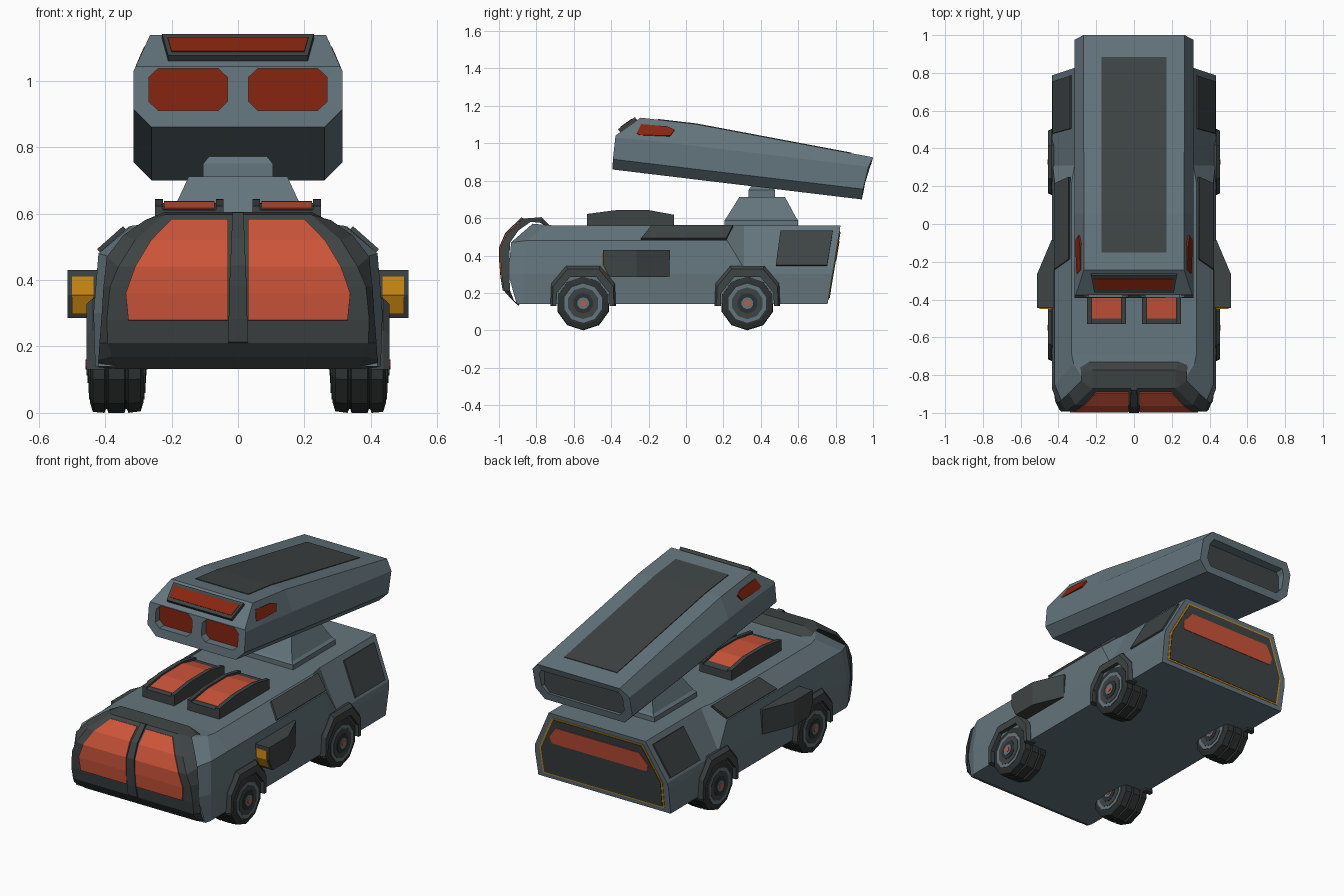
import bpy, bmesh, math
from mathutils import Vector
from mathutils.geometry import normal

if "Cube" in bpy.data.objects:
    bpy.data.objects.remove(bpy.data.objects["Cube"])


def material(name, r, g, b):
    m = bpy.data.materials.new(name)
    m.diffuse_color = (r, g, b, 1)
    m.use_nodes = True
    m.node_tree.nodes["Principled BSDF"].inputs["Base Color"].default_value = m.diffuse_color
    return m


BODY = material("blue_grey_armour", 0.127, 0.178, 0.205)
DARK = material("dark_grey_trim", 0.048, 0.057, 0.057)
TYRE = material("black_rubber", 0.027, 0.031, 0.031)
GLASS = material("red_glass", 0.61, 0.09, 0.042)
DEEP = material("deep_red", 0.24, 0.018, 0.005)
AMBER = material("amber", 0.65, 0.27, 0.006)


def loft(name, rings, mat):
    """Closed skin through equal-length point rings, capped at both ends."""
    bm = bmesh.new()
    vs = [[bm.verts.new(p) for p in r] for r in rings]
    n = len(vs[0])
    for a, b in zip(vs, vs[1:]):
        for i in range(n):
            j = (i + 1) % n
            bm.faces.new((a[i], a[j], b[j], b[i]))
    bm.faces.new(vs[0])
    bm.faces.new(vs[-1])
    bmesh.ops.recalc_face_normals(bm, faces=bm.faces)
    me = bpy.data.meshes.new(name)
    bm.to_mesh(me)
    bm.free()
    me.materials.append(mat)
    ob = bpy.data.objects.new(name, me)
    bpy.context.collection.objects.link(ob)
    return ob


def mirrored(half):
    """Half section (bottom to top, x > 0) to a full ring."""
    return list(half) + [(-x, y, z) for x, y, z in reversed(half)]


def prism(name, pts, axis, a, b, mat):
    put = {'x': lambda p, t: (t, p[0], p[1]), 'y': lambda p, t: (p[0], t, p[1]),
           'z': lambda p, t: (p[0], p[1], t)}[axis]
    return loft(name, [[put(p, t) for p in pts] for t in (a, b)], mat)


def plate(name, pts, out, t, mat):
    """Thin panel on a polygon, raised by t towards the direction out."""
    pts = [Vector(p) for p in pts]
    n = normal(pts[:3])
    if n.dot(Vector(out)) < 0:
        n = -n
    return loft(name, [[p - n * 0.003 for p in pts], [p + n * t for p in pts]], mat)


def sym(half):
    """Half outline (x, z) to a full symmetric outline."""
    return list(half) + [(-x, z) for x, z in reversed(half)]


def cut(ob, cutter):
    cutter.hide_render = True
    m = ob.modifiers.new("cut", 'BOOLEAN')
    m.operation, m.object, m.solver = 'DIFFERENCE', cutter, 'EXACT'
    bpy.context.view_layer.objects.active = ob
    bpy.ops.object.modifier_apply(modifier="cut")
    bpy.data.objects.remove(cutter)


def rear(x, z):
    return (x, 0.757 + (z - 0.14) * 0.164, z)


# hull
hull = [[(.42, -.905, .14), (.405, -.95, .3), (.385, -.935, .47), (.27, -.82, .57)],
        [(.43, -.87, .14), (.435, -.87, .3), (.42, -.85, .48), (.32, -.74, .563)]]
for y, sx, sz, rx in ((-.69, .42, .48, .33), (.22, .42, .48, .33), (.31, .43, .33, .315)):
    hull.append([(.43, y, .14), (.435, y, .3), (sx, y, sz), (rx, y, .56)])
hull.append([rear(.43, .14), rear(.435, .3), rear(.43, .33), rear(.315, .56)])
loft("hull", [mirrored(r) for r in hull], BODY)

# nose frame: rows of face width, y, z and outer width, y, z
rows = [(.36, -.905, .132, .42, -.89, .137), (.38, -.945, .17, .42, -.92, .16),
        (.392, -.98, .21, .417, -.94, .21), (.395, -.992, .28, .41, -.945, .3),
        (.385, -1.0, .38, .405, -.945, .38), (.36, -1.0, .44, .395, -.94, .47),
        (.31, -.965, .52, .345, -.895, .535), (.22, -.88, .597, .28, -.83, .58),
        (.22, -.78, .605, .28, -.78, .575), (.24, -.735, .56, .29, -.74, .555)]
loft("nose_frame", [[(-W, Y, Z), (-w, y + .008, z), (w, y + .008, z), (W, Y, Z)]
                    for w, y, z, W, Y, Z in rows], DARK)
glass = [(.33, -.992, .28), (.338, -1.0, .36), (.31, -1.0, .44), (.262, -.965, .52), (.2, -.898, .583)]
for s in (1, -1):
    loft("windscreen", [[(s * .03, y + .002, z), (s * w, y + .002, z), (s * w, y + .03, z - .01),
                         (s * .03, y + .03, z - .01)] for w, y, z in glass], GLASS)
loft("windscreen_pillar", [[(-w, y, z + .003), (w, y, z + .003), (w, y + .03, z - .01), (-w, y + .03, z - .01)]
                           for w, y, z in ((.03, -.98, .21), (.028, -.992, .28), (.026, -1.0, .38),
                                           (.023, -1.0, .44), (.02, -.965, .52), (.016, -.88, .6))], DARK)

# wheels and arches
N = 10
tyre = [(.285, .115), (.293, .14), (.33, .145), (.334, .134), (.338, .134), (.342, .145), (.39, .145),
        (.394, .134), (.398, .134), (.402, .145), (.437, .142), (.445, .115)]
hubs = [("wheel_rim", .281, .448, .105, BODY), ("wheel_disc", .279, .45, .085, DARK),
        ("hub_ring", .277, .453, .055, TYRE), ("hub", .275, .456, .032, BODY),
        ("hub_cap", .273, .459, .015, GLASS)]
outer = [(.175, .13), (.17, .25), (.09, .345), (-.09, .345), (-.17, .25), (-.175, .13)]
inner = [(.142, .13), (.14, .2), (.07, .285), (-.07, .285), (-.14, .2), (-.142, .13)]
for s in (1, -1):
    for cy in (-.55, .328):
        def ring(x, r):
            return [(s * x, cy + r * math.sin(2 * math.pi * i / N), .145 + r * math.cos(2 * math.pi * i / N))
                    for i in range(N)]
        loft("tyre", [ring(x, r) for x, r in tyre], TYRE)
        for name, a, b, r, m in hubs:
            loft(name, [ring(a, r), ring(b, r)], m)
        arch = []
        for (oy, oz), (iy, iz) in zip(outer, inner):
            my, mz = oy * .7 + iy * .3, oz * .7 + iz * .3
            arch.append([(s * .4, cy + oy, oz), (s * .437, cy + oy, oz), (s * .456, cy + my, mz),
                         (s * .456, cy + iy, iz), (s * .4, cy + iy, iz)])
        loft("wheel_arch", arch, DARK)

    # side pods with lamps
    loft("side_pod", [[(s * .4, f, z), (s * .513, f, z), (s * .513, -.265, z), (s * .437, -.085, z),
                       (s * .4, -.085, z)] for z, f in ((.285, -.41), (.355, -.445), (.43, -.445))], DARK)
    plate("lamp_upper", [(s * x, -.445, z) for x, z in ((.435, .355), (.5, .355), (.5, .41), (.435, .41))],
          (0, -1, 0), .004, AMBER)
    plate("lamp_lower", [(s * .435, -.445, .355), (s * .5, -.445, .355), (s * .5, -.418, .3),
                         (s * .435, -.418, .3)], (0, -1, -.5), .004, AMBER)

    # side windows
    plate("shoulder_window", [(s * .416, -.24, .484), (s * .416, .215, .484), (s * .338, .25, .553),
                              (s * .338, -.185, .553)], (s, 0, 1), .012, DARK)
    plate("rear_side_window", [(s * .4225, .48, .345), (s * .4225, .755, .345), (s * .33, .785, .53),
                               (s * .33, .505, .53)], (s, 0, .5), .009, DARK)

    # roof hatches
    top = [(-.53, .622), (-.38, .642), (-.2, .643), (-.065, .618)]

    def hatch(name, a, b, d, y0, y1, m):
        pts = [(max(y0, min(y1, y)), z + d) for y, z in top]
        prism(name, [(y0, .55)] + pts + [(y1, .55)], 'x', s * a, s * b, m)
    hatch("hatch_rail", .043, .066, 0, -.53, -.065, DARK)
    hatch("hatch_rail", .225, .25, 0, -.53, -.065, DARK)
    hatch("hatch_base", .06, .23, -.012, -.53, -.065, DARK)
    hatch("hatch_glass", .07, .222, -.006, -.5, -.1, GLASS)

# tail panel
tail = sym([(.395, .165), (.4, .325), (.295, .535)])
plate("tail_outline", [rear(x, z) for x, z in tail], (0, 1, 0), .003, AMBER)
plate("tail_panel", [rear(x * .972, .35 + (z - .35) * .955) for x, z in tail], (0, 1, 0), .006, DARK)
plate("tail_light", [rear(x, z) for x, z in sym([(.31, .375), (.32, .415), (.27, .48)])], (0, 1, 0), .009, GLASS)

# turret pedestal


def block(name, levels, mat):
    loft(name, [[(-w, a, z), (w, a, z), (w, b, z), (-w, b, z)] for w, a, b, z in levels], mat)


block("pedestal", [(.215, .205, .6, .55), (.215, .205, .6, .588), (.2, .215, .59, .6), (.148, .285, .53, .712)], BODY)
block("turret_neck", [(.105, .335, .475, .7), (.105, .335, .475, .75), (.085, .35, .46, .775), (.085, .35, .46, .8)],
      BODY)

# launcher pod
pod = [[(.26, -.393, .86), (.315, -.391, .915), (.314, -.378, 1.03), (.308, -.376, 1.042)],
       [(.26, -.243, .842), (.315, -.243, .897), (.315, -.243, 1.02), (.265, -.243, 1.137)],
       [(.26, .056, .806), (.315, .056, .861), (.315, .056, .985), (.265, .056, 1.102)],
       [(.26, .94, .70), (.315, .947, .755), (.315, .975, .875), (.268, 1.0, .925)]]
launcher = loft("launcher", [mirrored(r) for r in pod], BODY)
for s in (1, -1):
    slot = [(s * x, z) for x, z in ((.06, .91), (.24, .91), (.268, .937), (.268, 1.01), (.24, 1.037),
                                    (.06, 1.037), (.032, 1.01), (.032, .937))]
    cut(launcher, prism("slot_cutter", slot, 'y', -.5, -.34, BODY))
    prism("launch_slot", slot, 'y', -.345, -.338, DEEP)
    plate("launcher_side_light", [(s * (.315 - .05 * (z - 1.01) / .116), y, z) for y, z in
                                  ((-.265, 1.05), (-.24, 1.1), (-.1, 1.088), (-.062, 1.07), (-.085, 1.038),
                                   (-.245, 1.042))], (s, 0, .4), .007, DEEP)
vent = sym([(.235, .742), (.268, .78), (.268, .86), (.25, .888)])
cut(launcher, prism("vent_cutter", vent, 'y', .925, 1.1, BODY))
prism("rear_vent", vent, 'y', .922, .93, DARK)

# launcher top panel and brow light
prism("launcher_top_panel", [(-.15, 1.13), (.056, 1.106), (.885, .95), (.885, .92), (.056, 1.07), (-.15, 1.1)],
      'x', -.172, .172, DARK)


def brow(x, f):
    return (x, -.376 + .133 * f, 1.042 + .095 * f)


plate("brow_frame", [brow(-.21, .18), brow(.21, .18), brow(.228, .86), brow(-.228, .86)], (0, -1, 1), .02, DARK)
plate("brow_light", [Vector(brow(x, f)) + Vector((0, -.0116, .0163)) for x, f in
                     ((-.2, .3), (.2, .3), (.212, .74), (-.212, .74))], (0, -1, 1), .003, DEEP)
